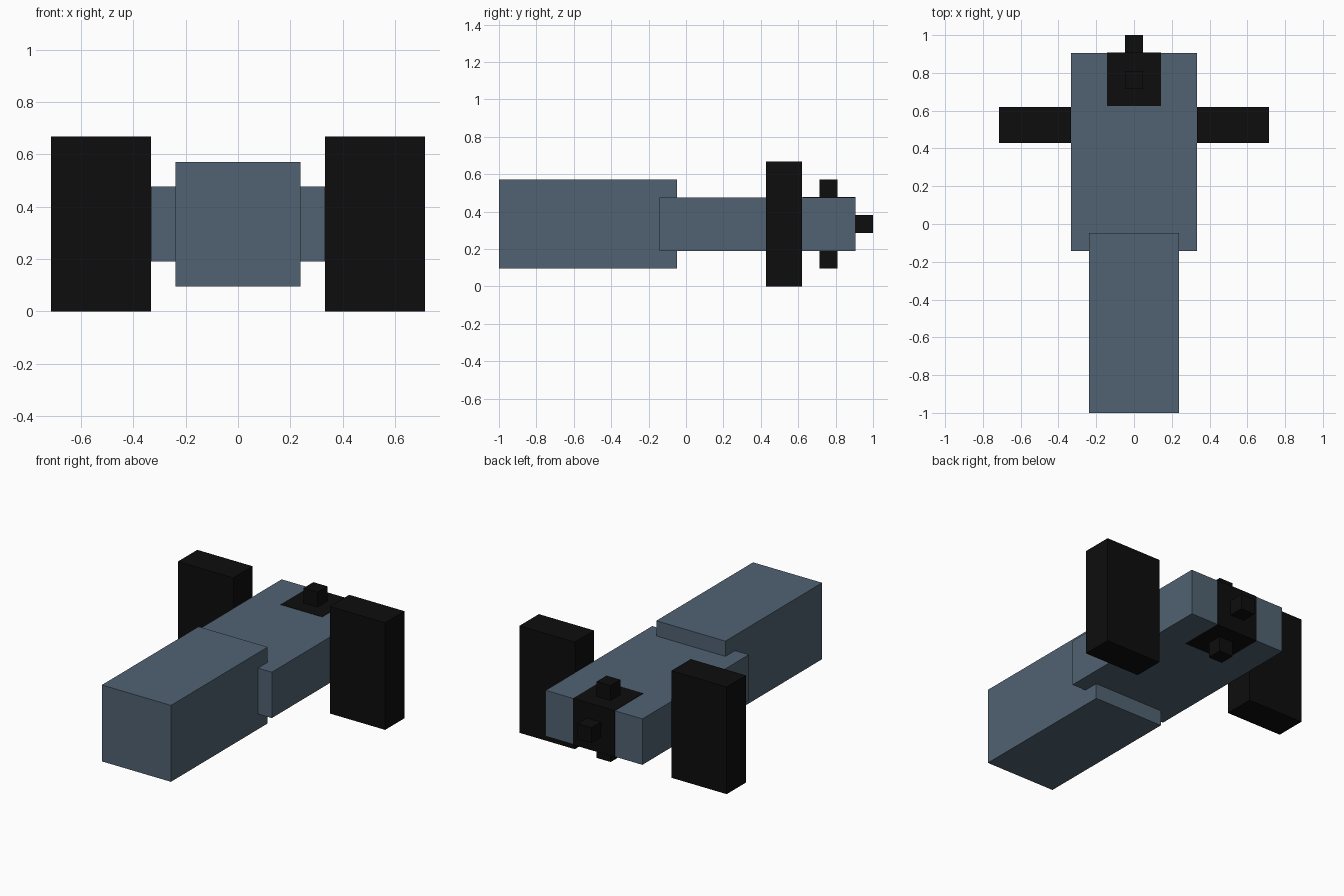
import bpy
import bmesh

cube = bpy.data.objects.get("Cube")
if cube:
    bpy.data.objects.remove(cube, do_unlink=True)


def material(name, rgb):
    m = bpy.data.materials.new(name)
    m.use_nodes = True
    color = (*rgb, 1.0)
    m.diffuse_color = color
    m.node_tree.nodes["Principled BSDF"].inputs["Base Color"].default_value = color
    return m


slate = material("slate blue", (0.082, 0.122, 0.168))
black = material("black", (0.004, 0.004, 0.004))


def box(name, x, y, z, mat):
    """Box spanning the given (min, max) range on each axis."""
    bm = bmesh.new()
    bmesh.ops.create_cube(bm, size=1.0)
    ranges = (x, y, z)
    center = [(a + b) / 2 for a, b in ranges]
    for v in bm.verts:
        v.co = [(b - a) * c for (a, b), c in zip(ranges, v.co)]
    mesh = bpy.data.meshes.new(name)
    bm.to_mesh(mesh)
    bm.free()
    mesh.materials.append(mat)
    obj = bpy.data.objects.new(name, mesh)
    obj.location = center
    bpy.context.collection.objects.link(obj)
    return obj


# Hull: long nose block overlapping the wide rear block
box("nose", (-0.238, 0.238), (-1.0, -0.048), (0.095, 0.571), slate)
box("rear_body", (-0.333, 0.333), (-0.143, 0.905), (0.19, 0.476), slate)

# Tall side panels
for side, s in (("left", 1), ("right", -1)):
    box(side + "_panel", tuple(sorted((s * 0.333, s * 0.714))),
        (0.429, 0.619), (0.0, 0.667), black)

# Engine core, just proud of the rear body on top, bottom and back
box("engine_core", (-0.143, 0.143), (0.624, 0.907), (0.188, 0.478), black)

# Pegs sticking out of the core
box("top_peg", (-0.048, 0.048), (0.714, 0.81), (0.476, 0.571), black)
box("bottom_peg", (-0.048, 0.048), (0.714, 0.81), (0.095, 0.19), black)
box("back_peg", (-0.048, 0.048), (0.905, 1.0), (0.286, 0.381), black)
